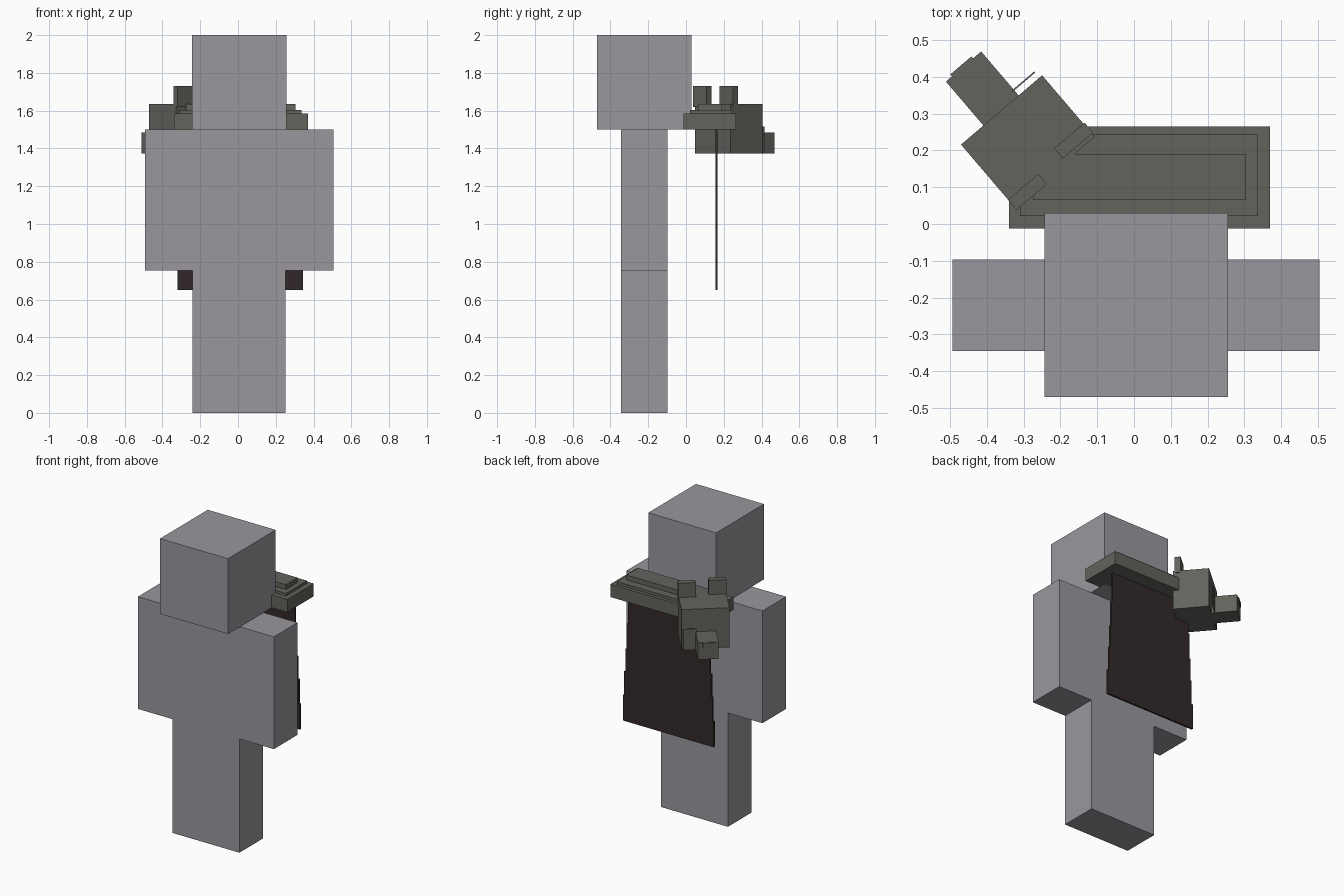
import bpy, bmesh
from math import radians, cos, sin
from mathutils import Matrix, Vector

if "Cube" in bpy.data.objects:
    bpy.data.objects.remove(bpy.data.objects["Cube"])


def material(name, rgb):
    m = bpy.data.materials.new(name)
    m.diffuse_color = (*rgb, 1)
    m.use_nodes = True
    m.node_tree.nodes["Principled BSDF"].inputs["Base Color"].default_value = m.diffuse_color
    return m


GREY = material("pale grey", (0.32, 0.31, 0.34))
FUR = material("olive grey fur", (0.125, 0.125, 0.11))
CLOTH = material("dark brown cloth", (0.032, 0.022, 0.022))


def box(name, x, y, z, mat, frame=Matrix.Identity(4)):
    """Box from (min, max) ranges, placed in the given frame."""
    bm = bmesh.new()
    size = Vector((x[1] - x[0], y[1] - y[0], z[1] - z[0]))
    mid = Vector((sum(x), sum(y), sum(z))) / 2
    bmesh.ops.create_cube(bm, size=1, matrix=frame @ Matrix.Translation(mid) @ Matrix.Diagonal((*size, 1)))
    me = bpy.data.meshes.new(name)
    bm.to_mesh(me)
    bm.free()
    me.materials.append(mat)
    ob = bpy.data.objects.new(name, me)
    bpy.context.collection.objects.link(ob)
    return ob


# Blocky figure
box("legs", (-0.24, 0.252), (-0.345, -0.097), (0, 0.755), GREY)
box("torso_and_arms", (-0.493, 0.505), (-0.345, -0.097), (0.755, 1.5), GREY)
box("head", (-0.243, 0.256), (-0.47, 0.03), (1.5, 2.0), GREY)

# Stepped fur collar
box("collar_base", (-0.34, 0.37), (-0.012, 0.265), (1.5, 1.585), FUR)
box("collar_step", (-0.31, 0.337), (0.022, 0.243), (1.585, 1.603), FUR)
box("collar_top", (-0.275, 0.305), (0.067, 0.19), (1.603, 1.635), FUR)

# Cape, flaring downward in shallow steps
levels = [1.5, 1.3, 1.13, 0.98, 0.82, 0.65]
for i in range(5):
    half = 0.297 + 0.009 * i
    box(f"cape_panel_{i + 1}", (0.012 - half, 0.012 + half),
        (0.156, 0.168), (levels[i + 1], levels[i]), CLOTH)

# Animal head on the shoulder: local x is across, local y points out along the snout
turn = Matrix.Rotation(radians(40.5), 4, 'Z')
frame = Matrix.Translation((-0.36, 0.31, 0)) @ turn
box("pelt_head", (-0.145, 0.145), (-0.22, 0), (1.372, 1.635), FUR, frame)
box("pelt_snout", (-0.065, 0.061), (-0.002, 0.157), (1.372, 1.485), FUR, frame)
box("pelt_nose", (-0.043, 0.032), (0.14, 0.164), (1.452, 1.483), FUR, frame)
box("pelt_cheek", (0.055, 0.136), (0.018, 0.022), (1.375, 1.515), FUR, frame)

# Ears
for side, (cx, cy) in {"right": (-0.164, 0.227), "left": (-0.29, 0.087)}.items():
    ear = Matrix.Translation((cx, cy, 0)) @ turn
    box(f"pelt_ear_{side}", (-0.054, 0.054), (-0.018, 0.018), (1.62, 1.73), FUR, ear)
